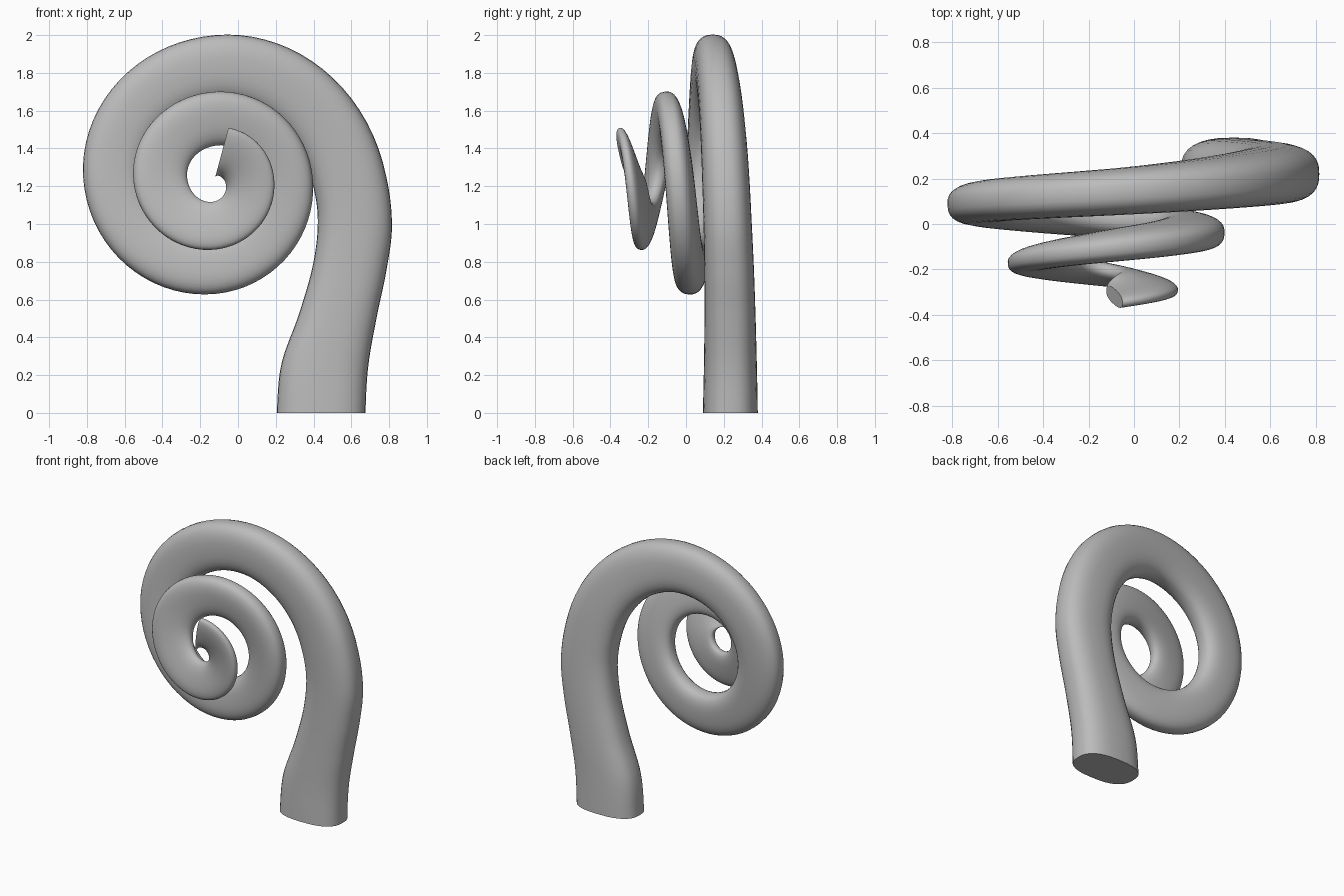
import bpy
import bmesh
import math
from mathutils import Vector

cube = bpy.data.objects.get("Cube")
if cube:
    bpy.data.objects.remove(cube, do_unlink=True)

CENTRE_X, CENTRE_Z = -0.12, 1.25
SIDES = 32
TIP_ANGLE = 795
TILT = 0.22
ROUNDNESS = 2.6


def smooth_mix(keys, u):
    """Value of a smooth curve through the keys; the first key only sets the slope."""
    i = min(int(u), len(keys) - 4)
    t = u - i
    a, b, c, d = keys[i:i + 4]
    return b + 0.5 * t * (c - a + t * (2 * a - 5 * b + 4 * c - d + t * (3 * (b - c) + d - a)))


# Spiral values at every quarter turn, from the right side round to the tip
radius = [1.31, .905, .75, .70, .62, .515, .45, .435, .385, .31, .26, .22]
width = [.43, .40, .345, .32, .29, .285, .285, .285, .255, .28, .27, .25]
depth = [.24, .21, .135, .08, .01, -.05, -.115, -.18, -.245, -.30, -.36, -.41]
thickness = [.27, .25, .205, .18, .16, .15, .135, .11, .09, .08, .065, .05]


def spiral_station(angle):
    """Outer edge, inner edge and thickness of the horn at an angle in degrees."""
    u = angle / 90
    r, w, y, t = [smooth_mix(k, u) for k in (radius, width, depth, thickness)]
    a = math.radians(angle)
    outer = Vector((CENTRE_X + r * math.cos(a), y, CENTRE_Z + r * math.sin(a)))
    lean = TILT * angle / TIP_ANGLE
    inner = outer + w * Vector((-math.cos(a), lean, -math.sin(a)))
    return outer, inner, t


# Stem: outer x and z, inner x and z, depth, thickness
stem = [
    (.675, -.25, .195, -.25, .235, .29),
    (.675, 0, .205, 0, .235, .29),
    (.69, .25, .23, .26, .235, .28),
    (.735, .51, .325, .53, .233, .27),
    (.785, .75, .4, .8, .228, .262),
    (.815, .99, .422, 1.04, .22, .255),
]
for angle in (0, 18):
    o, i, t = spiral_station(angle)
    stem.append((o.x, o.z, i.x, i.z, o.y, t))

stations = []
STEPS = 8
spans = len(stem) - 3
for k in range(spans * STEPS):
    ox, oz, ix, iz, y, t = [smooth_mix(col, k / STEPS) for col in zip(*stem)]
    stations.append((Vector((ox, y, oz)), Vector((ix, y, iz)), t))
stations += [spiral_station(a) for a in range(0, TIP_ANGLE + 1, 5)]


def rounded(v):
    return math.copysign(abs(v) ** (2 / ROUNDNESS), v)


# Skin the flattened sections into one tapering horn
bm = bmesh.new()
rings = []
for outer, inner, t in stations:
    middle = (outer + inner) / 2
    half = (outer - inner) / 2
    across = half.normalized()
    side = Vector((0, 1, 0))
    side = (side - across * side.dot(across)).normalized() * t / 2
    ring = []
    for s in range(SIDES):
        a = math.tau * s / SIDES
        ring.append(bm.verts.new(middle + half * rounded(math.cos(a)) + side * rounded(math.sin(a))))
    rings.append(ring)
for lower, upper in zip(rings, rings[1:]):
    for s in range(SIDES):
        n = (s + 1) % SIDES
        bm.faces.new((lower[s], lower[n], upper[n], upper[s]))
bm.faces.new(rings[0])
bm.faces.new(rings[-1])
bmesh.ops.recalc_face_normals(bm, faces=bm.faces)

mesh = bpy.data.meshes.new("spiral_horn")
bm.to_mesh(mesh)
bm.free()
horn = bpy.data.objects.new("spiral_horn", mesh)
bpy.context.collection.objects.link(horn)

# Plain grey material
grey = bpy.data.materials.new("plain_grey")
grey.use_nodes = True
colour = (0.5, 0.5, 0.5, 1)
grey.diffuse_color = colour
grey.node_tree.nodes["Principled BSDF"].inputs["Base Color"].default_value = colour
mesh.materials.append(grey)

bpy.ops.object.select_all(action="DESELECT")
horn.select_set(True)
bpy.context.view_layer.objects.active = horn
bpy.ops.object.shade_smooth_by_angle(angle=math.radians(40))
